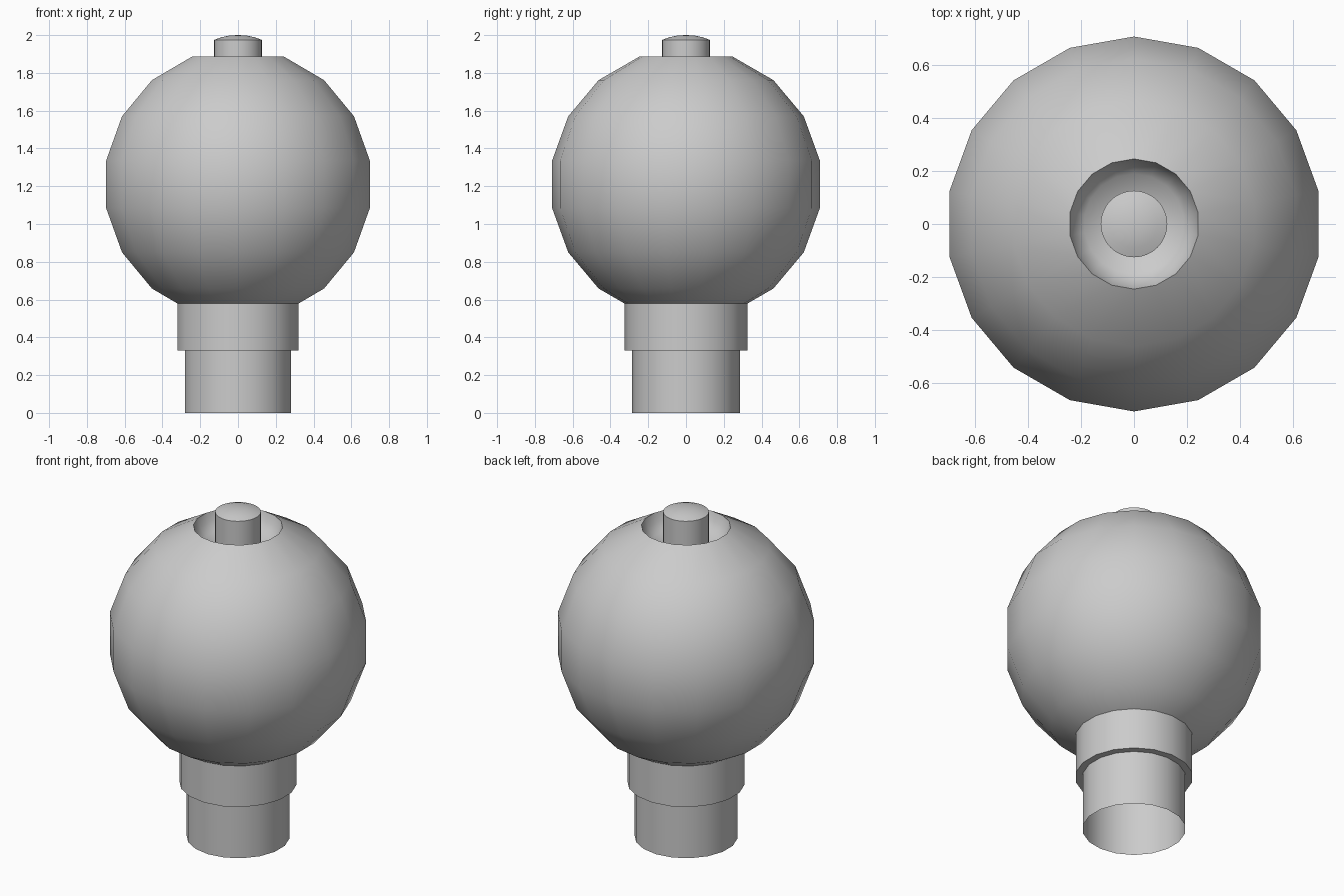
import bpy, bmesh
from math import sin, cos, pi, radians

if "Cube" in bpy.data.objects:
    bpy.data.objects.remove(bpy.data.objects["Cube"])


def lathe(name, profile, sides=18):
    """Revolve (radius, z) points, listed outside-up, around the z axis."""
    bm = bmesh.new()
    rings = []
    for r, z in profile:
        if r == 0:
            rings.append([bm.verts.new((0, 0, z))] * sides)
        else:
            rings.append([bm.verts.new((r * cos(pi / 2 + 2 * pi * i / sides),
                                        r * sin(pi / 2 + 2 * pi * i / sides), z))
                          for i in range(sides)])
    for a, b in zip(rings, rings[1:]):
        for i in range(sides):
            j = (i + 1) % sides
            quad = list(dict.fromkeys((a[i], a[j], b[j], b[i])))
            bm.faces.new(quad)
    mesh = bpy.data.meshes.new(name)
    bm.to_mesh(mesh)
    bm.free()
    obj = bpy.data.objects.new(name, mesh)
    bpy.context.collection.objects.link(obj)
    bpy.ops.object.select_all(action='DESELECT')
    obj.select_set(True)
    bpy.context.view_layer.objects.active = obj
    bpy.ops.object.shade_smooth_by_angle(angle=radians(40))
    return obj


# Globe: faceted sphere with a concave recess in its open top
R, CZ = 0.72, 1.21
sphere = [(R * cos(radians(e)), CZ + R * sin(radians(e))) for e in range(-70, 71, 20)]
recess = [(0.23, 1.835), (0.19, 1.79), (0.10, 1.76)]
lathe("globe", [(0, CZ - R)] + sphere + recess)

# Collar under the globe, closed underneath
lathe("collar", [(0, 0.33), (0.325, 0.33), (0.325, 0.58)])

# Hollow base tube, open at the bottom
lathe("base_tube", [(0.285, 0), (0.285, 0.33)])

# Top pin with a shallow domed end
lathe("top_pin", [(0.126, 1.74), (0.126, 1.975), (0.09, 1.988),
                  (0.045, 1.998), (0, 2.0)], 32)
